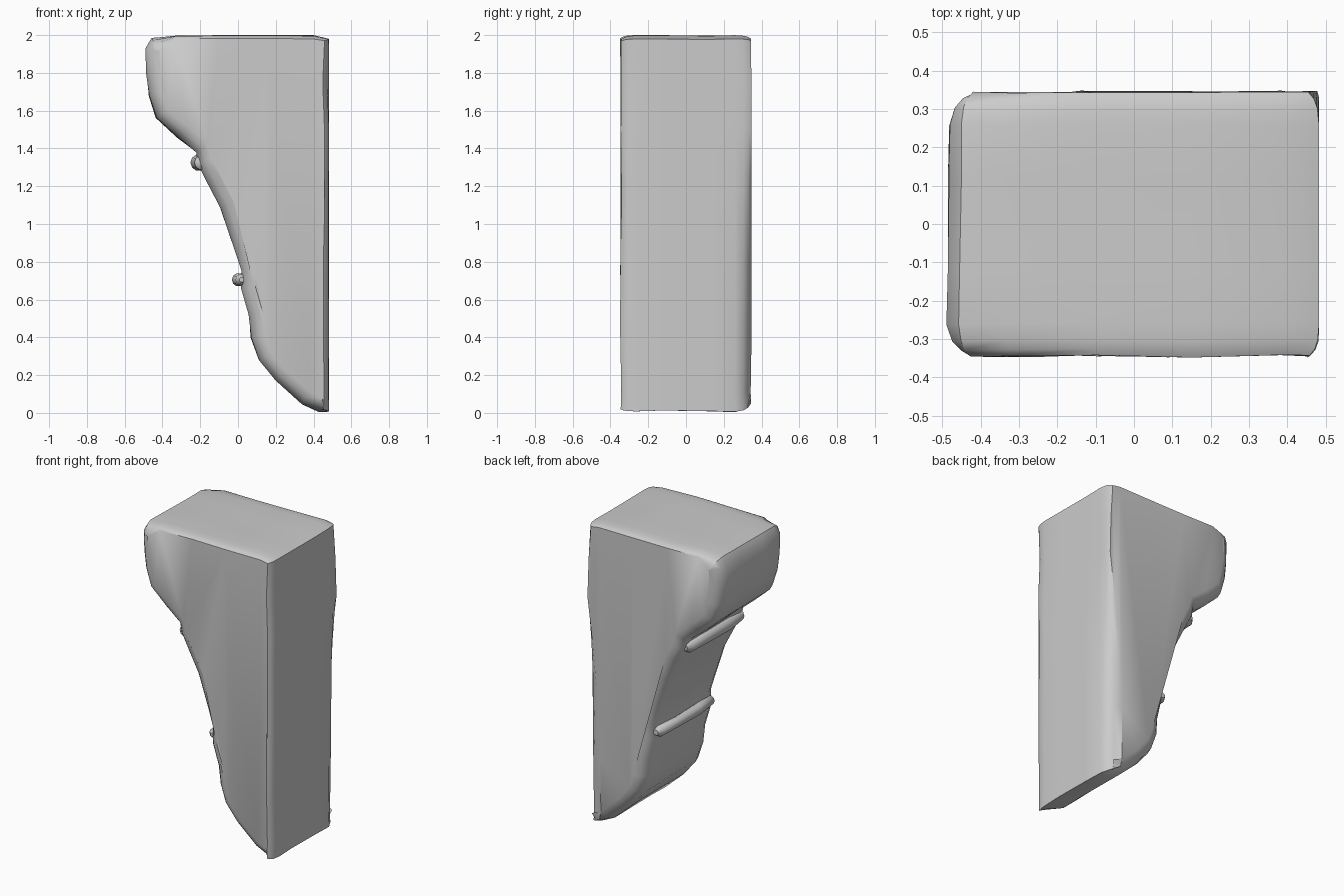
import bpy, bmesh, math
from mathutils import Vector, noise

cube = bpy.data.objects.get("Cube")
if cube:
    bpy.data.objects.remove(cube)

stone = bpy.data.materials.new("grey stone")
stone.use_nodes = True
GREY = (0.6, 0.6, 0.6, 1)
stone.diffuse_color = GREY
stone.node_tree.nodes["Principled BSDF"].inputs["Base Color"].default_value = GREY

WALL, TOP, HALF = 0.483, 2.0, 0.345

# Scrolled face from the foot up to the top, in x and z
face_profile = [(.43, .01), (.34, .05), (.2, .17), (.11, .28), (.07, .4), (.06, .52),
                (.02, .66), (.02, .76), (-.02, .88), (-.09, 1.08), (-.16, 1.22),
                (-.21, 1.32), (-.22, 1.38), (-.32, 1.46), (-.43, 1.56), (-.47, 1.68),
                (-.485, 1.8), (-.483, 1.93), (-.45, 1.985)]
top_profile = [(x, TOP) for x in (-.33, -.1, .15, .4)]
wall_profile = [(WALL, z) for z in (1.98, 1.75, 1.5, 1.2, .8, .45, .12, .01)]
outline = [Vector(p) for p in face_profile + top_profile + wall_profile]


def inward(i):
    """Unit normal pointing into the outline at point i."""
    t = outline[(i + 1) % len(outline)] - outline[i - 1]
    return Vector((t.y, -t.x)).normalized()


def wear(p, side):
    """How far the worn long edges are cut back."""
    if p.x > WALL - .01:
        if p.y > 1.9:
            return .03
        return .1 * min(1, max(.1, 1.6 - p.y)) if side > 0 else .03
    if p.y > TOP - .01:
        return .02
    return .075


def make_body():
    bm = bmesh.new()
    steps = [(1, 1), (.95, .5), (.88, .2), (.75, 0), (.35, 0)]
    layers = [(-y, f) for y, f in steps] + [(y, f) for y, f in reversed(steps)]
    rings = []
    for y, f in layers:
        ring = []
        for i, p in enumerate(outline):
            q = p + inward(i) * wear(p, y) * f
            v = Vector((q.x, y * HALF, q.y))
            n = noise.noise_vector(v * 4) * .008
            if f == 0 and p.x > WALL - .01:
                n.x = 0
            v += n
            v.x = min(v.x, WALL)
            v.z = min(max(v.z, 0), TOP)
            ring.append(bm.verts.new(v))
        rings.append(ring)
    for a, b in zip(rings, rings[1:]):
        for i in range(len(outline)):
            j = (i + 1) % len(outline)
            bm.faces.new((a[i], a[j], b[j], b[i]))
    caps = [bm.faces.new(rings[0]), bm.faces.new(rings[-1])]
    bmesh.ops.triangulate(bm, faces=caps)
    bmesh.ops.recalc_face_normals(bm, faces=bm.faces)
    return bm


def make_roll(x, z, radius):
    """Worn rounded bar lying across the scrolled face."""
    bm = bmesh.new()
    sides, rings = 10, []
    for y, r in ((-.3, .35), (-.28, .85), (-.12, 1), (.1, .9), (.26, 1), (.29, .5)):
        sag = .02 * (abs(y) / .3) ** 2
        rings.append([bm.verts.new((x + sag + radius * r * math.cos(a), y,
                                    z + radius * r * math.sin(a)))
                      for a in (math.tau * k / sides for k in range(sides))])
    for a, b in zip(rings, rings[1:]):
        for k in range(sides):
            j = (k + 1) % sides
            bm.faces.new((a[k], a[j], b[j], b[k]))
    bm.faces.new(rings[0])
    bm.faces.new(rings[-1])
    bmesh.ops.recalc_face_normals(bm, faces=bm.faces)
    return bm


def finish(name, bm):
    mesh = bpy.data.meshes.new(name)
    bm.to_mesh(mesh)
    bm.free()
    mesh.materials.append(stone)
    obj = bpy.data.objects.new(name, mesh)
    bpy.context.collection.objects.link(obj)
    bpy.ops.object.select_all(action='DESELECT')
    obj.select_set(True)
    bpy.context.view_layer.objects.active = obj
    bpy.ops.object.shade_smooth_by_angle(angle=math.radians(40))


finish("bracket_body", make_body())
finish("upper_roll", make_roll(-.21, 1.325, .045))
finish("lower_roll", make_roll(.0, .705, .036))
